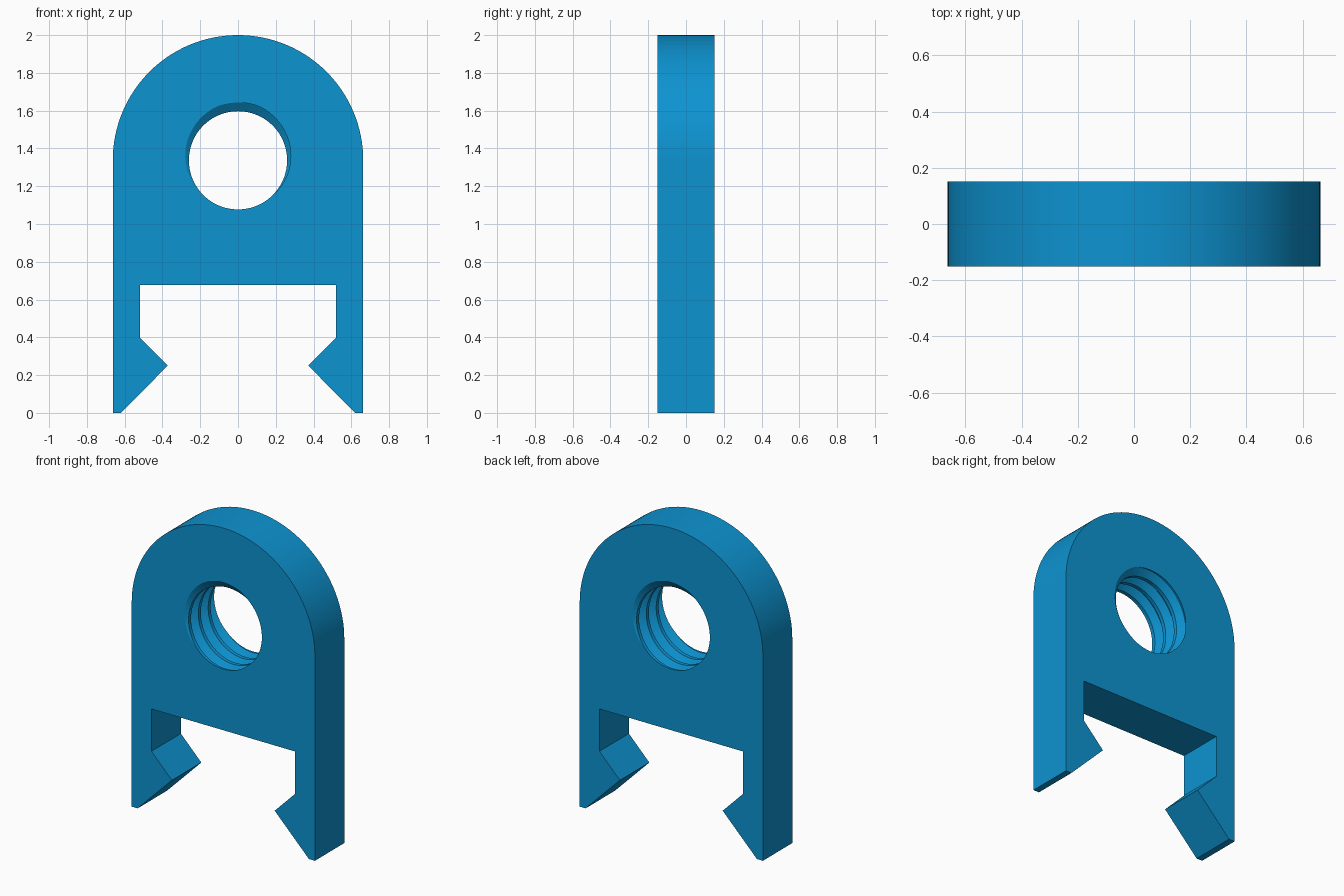
import bpy, bmesh, math

if "Cube" in bpy.data.objects:
    bpy.data.objects.remove(bpy.data.objects["Cube"])

W, H = 0.663, 0.152          # half width, half thickness
CZ = 2 - W                   # centre height of arch and hole
R_MIN, R_MAX = 0.26, 0.306   # thread crest and root radii
PITCH, SEG, ARCH = 2 * H / 3, 96, 64

blue = bpy.data.materials.new("blue")
blue.diffuse_color = (0.004, 0.292, 0.636, 1)
blue.use_nodes = True
blue.node_tree.nodes["Principled BSDF"].inputs["Base Color"].default_value = blue.diffuse_color

# Thread section over one turn: (fraction of pitch, radius)
KNOTS = [(0.0625, R_MAX), (0.375, R_MIN), (0.625, R_MIN), (0.9375, R_MAX)]


def radius(t):
    d = abs((t + 0.5) % 1 - 0.5)          # distance from groove middle
    f = min(max((d - 0.0625) / 0.3125, 0), 1)
    return R_MAX + (R_MIN - R_MAX) * f


bm = bmesh.new()

# Outline: snap-hook legs, slot and arched top
leg = [(0.52, 0.677), (0.52, 0.40), (0.372, 0.25), (0.62, 0), (W, 0)]
arch = [(W * math.cos(math.pi * i / ARCH), CZ + W * math.sin(math.pi * i / ARCH))
        for i in range(ARCH + 1)]
outline = leg + arch + [(-x, z) for x, z in reversed(leg)]
rims = [[bm.verts.new((x, y, z)) for x, z in outline] for y in (-H, H)]
n = len(outline)
for i in range(n):
    j = (i + 1) % n
    bm.faces.new((rims[0][i], rims[0][j], rims[1][j], rims[1][i]))

# Threaded hole: columns of helix points, trimmed at both plate faces
cols = []
for s in range(SEG + 1):
    turn = s / SEG
    a = 2 * math.pi * turn
    col = []
    for k in range(-2, 5):
        for f, _ in KNOTS:
            y = min(max(-H + PITCH * (turn + k + f), -H), H)
            r = radius((y + H) / PITCH - turn)
            col.append(bm.verts.new((r * math.sin(a), y, CZ + r * math.cos(a))))
    cols.append(col)
for a, b in zip(cols, cols[1:]):
    for k in range(len(a) - 1):
        bm.faces.new((a[k], a[k + 1], b[k + 1], b[k]))
bmesh.ops.remove_doubles(bm, verts=bm.verts, dist=1e-5)
bmesh.ops.dissolve_degenerate(bm, edges=bm.edges, dist=1e-5)
loose = [v for v in bm.verts if not v.link_faces]
bmesh.ops.delete(bm, geom=loose, context='VERTS')

# Flat front and back between outline and hole
for side in (-H, H):
    rim = [e for e in bm.edges if e.is_boundary
           and all(abs(v.co.y - side) < 1e-4 for v in e.verts)]
    bmesh.ops.triangle_fill(bm, edges=rim, use_beauty=True, normal=(0, math.copysign(1, side), 0))
bmesh.ops.recalc_face_normals(bm, faces=bm.faces)

mesh = bpy.data.meshes.new("threaded_clip")
bm.to_mesh(mesh)
bm.free()
mesh.materials.append(blue)
clip = bpy.data.objects.new("threaded_clip", mesh)
bpy.context.collection.objects.link(clip)
bpy.context.view_layer.objects.active = clip
clip.select_set(True)
bpy.ops.object.shade_smooth_by_angle(angle=math.radians(25))
